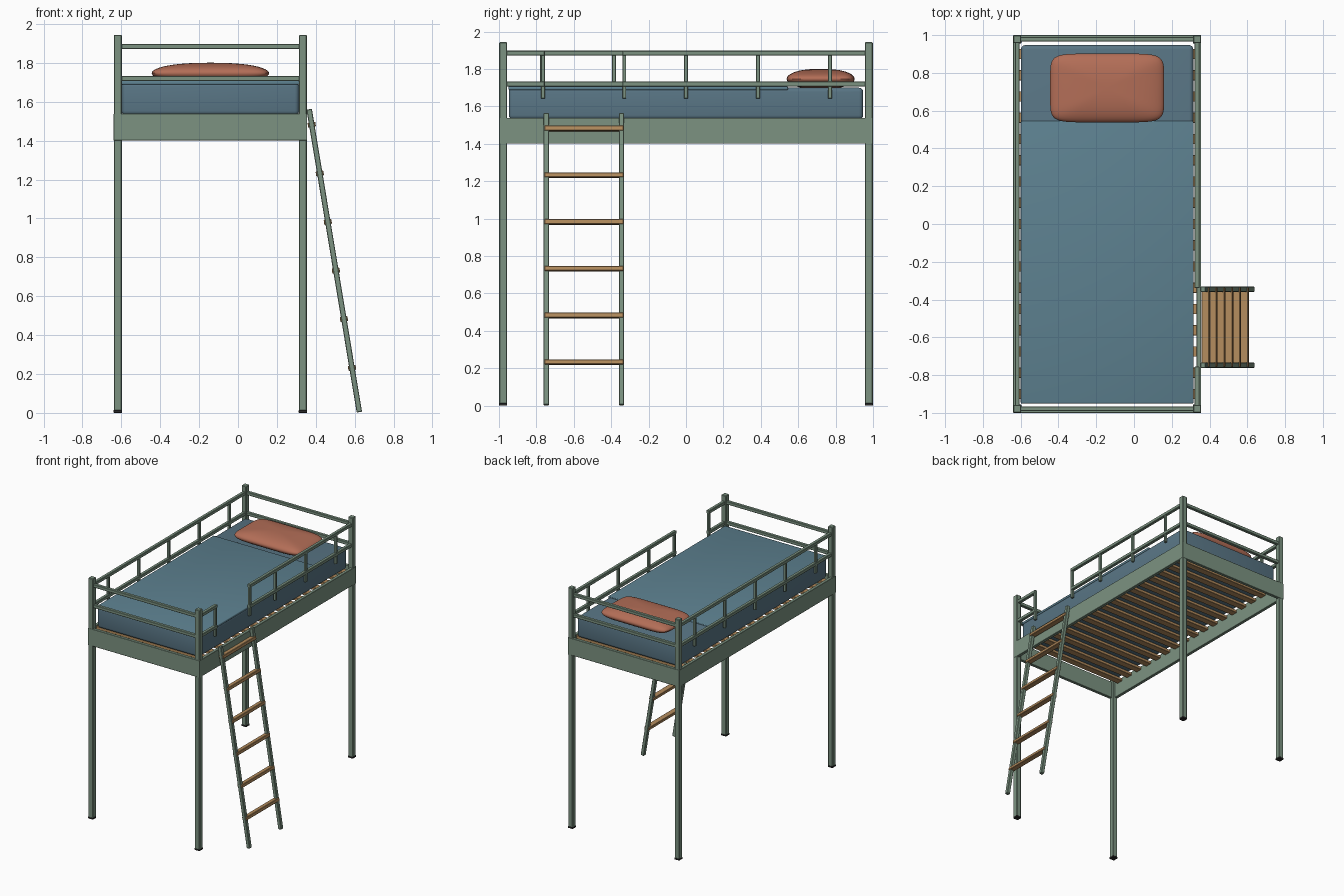
import bpy, bmesh, math
from mathutils import Vector

if "Cube" in bpy.data.objects:
    bpy.data.objects.remove(bpy.data.objects["Cube"])


def material(name, rgb):
    m = bpy.data.materials.new(name)
    m.diffuse_color = (*rgb, 1)
    m.use_nodes = True
    m.node_tree.nodes["Principled BSDF"].inputs["Base Color"].default_value = m.diffuse_color
    return m


GREEN = material("green_paint", (0.20, 0.29, 0.22))
WOOD = material("warm_wood", (0.45, 0.26, 0.11))
BLUE = material("blue_blanket", (0.11, 0.22, 0.28))
SHEET = material("mattress_blue", (0.10, 0.18, 0.235))
RUST = material("rust_pillow", (0.45, 0.155, 0.095))
BLACK = material("black_rubber", (0.02, 0.02, 0.02))

CX = -0.142           # bed centre in x
HX, HY = 0.498, 1.0   # half size of the bed frame
PX, PY = 0.476, 0.978  # post centre offsets
POST = 0.042


def box(name, lo, hi, mat, bevel=0.003, segs=1):
    """Bevelled box between two corners."""
    lo, hi = Vector(lo), Vector(hi)
    bm = bmesh.new()
    bmesh.ops.create_cube(bm, size=1)
    bmesh.ops.scale(bm, vec=hi - lo, verts=bm.verts)
    if bevel:
        bmesh.ops.bevel(bm, geom=bm.edges[:], offset=bevel, segments=segs,
                        profile=0.5, affect='EDGES')
    me = bpy.data.meshes.new(name)
    bm.to_mesh(me)
    bm.free()
    me.materials.append(mat)
    ob = bpy.data.objects.new(name, me)
    ob.location = (lo + hi) / 2
    bpy.context.collection.objects.link(ob)
    if segs > 1:
        smooth(ob)
    return ob


def smooth(ob):
    bpy.ops.object.select_all(action='DESELECT')
    ob.select_set(True)
    bpy.context.view_layer.objects.active = ob
    bpy.ops.object.shade_smooth_by_angle(angle=math.radians(35))


def cbox(name, c, size, mat, bevel=0.003, segs=1):
    c, s = Vector(c), Vector(size) / 2
    return box(name, c - s, c + s, mat, bevel, segs)


# Corner posts with rubber feet
for sx in (-1, 1):
    for sy in (-1, 1):
        x, y = CX + sx * PX, sy * PY
        cbox("corner_post", (x, y, 0.977), (POST, POST, 1.934), GREEN, 0.004)
        cbox("rubber_foot", (x, y, 0.0075), (0.044, 0.044, 0.015), BLACK, 0.002)

# Deep bed frame boards
T = 0.025
for s in (-1, 1):
    cbox("side_board", (CX + s * (HX - T / 2), 0, 1.47), (T, 2 * HY, 0.138), GREEN, 0.002)
    cbox("end_board", (CX, s * (HY - T / 2), 1.47), (2 * HX - 0.002, T, 0.138), GREEN, 0.002)

# Slats under the mattress
N = 17
for i in range(N):
    y = -0.90 + 1.80 * i / (N - 1)
    cbox("slat", (CX, y, 1.52), (2 * (HX - T) + 0.004, 0.055, 0.022), WOOD, 0.002)

# Head and foot guard bars
for sy in (-1, 1):
    for z in (1.885, 1.72):
        cbox("end_guard_bar", (CX, sy * PY, z), (2 * PX - 0.03, 0.026, 0.026), GREEN)


# Side guards: long bars with short uprights
def side_guard(name, x, y0, y1, uprights):
    for z in (1.885, 1.72):
        box(name + "_bar", (x - 0.013, y0, z - 0.013), (x + 0.013, y1, z + 0.013), GREEN)
    for y in uprights:
        box(name + "_upright", (x - 0.01, y - 0.01, 1.642), (x + 0.01, y + 0.01, 1.895), GREEN, 0.002)


E = PY - 0.015
side_guard("left_guard", CX - PX, -E, E, [-0.77, -0.385, 0, 0.385, 0.77])
side_guard("right_guard_long", CX + PX, -0.34, E, [-0.33, 0, 0.385, 0.77])
side_guard("right_guard_short", CX + PX, -E, -0.755, [-0.765])

# Mattress and blanket
box("mattress", (CX - 0.456, -0.947, 1.531), (CX + 0.456, 0.947, 1.70), SHEET, 0.022, 4)
box("blanket", (CX - 0.458, -0.950, 1.688), (CX + 0.458, 0.545, 1.707), BLUE, 0.006, 3)

# Pillow: sphere squared off in plan
bm = bmesh.new()
bmesh.ops.create_uvsphere(bm, u_segments=64, v_segments=24, radius=1)


def power(v, e):
    return math.copysign(abs(v) ** e, v)


for v in bm.verts:
    r = math.hypot(v.co.x, v.co.y)
    if r > 1e-5:
        c, s = v.co.x / r, v.co.y / r
        v.co.x, v.co.y = r ** 0.85 * power(c, 0.3), r ** 0.85 * power(s, 0.3)
    v.co = Vector((v.co.x * 0.302, v.co.y * 0.182, v.co.z * 0.054))
me = bpy.data.meshes.new("pillow")
bm.to_mesh(me)
bm.free()
me.materials.append(RUST)
pillow = bpy.data.objects.new("pillow", me)
pillow.location = (CX, 0.72, 1.747)
bpy.context.collection.objects.link(pillow)
smooth(pillow)

# Leaning ladder
foot, top = Vector((0.624, 0, 0.004)), Vector((0.366, 0, 1.562))
lean = math.atan2(top.x - foot.x, top.z - foot.z)
mid = (foot + top) / 2
for y in (-0.747, -0.345):
    st = cbox("ladder_stringer", (mid.x, y, mid.z), (0.028, 0.029, (top - foot).length), GREEN)
    st.rotation_euler.y = lean
for i in range(6):
    z = 0.232 + 0.25 * i
    p = foot.lerp(top, (z - foot.z) / (top.z - foot.z))
    rung = cbox("ladder_rung", (p.x, -0.546, z), (0.04, 0.422, 0.026), WOOD)
    rung.rotation_euler.y = lean
